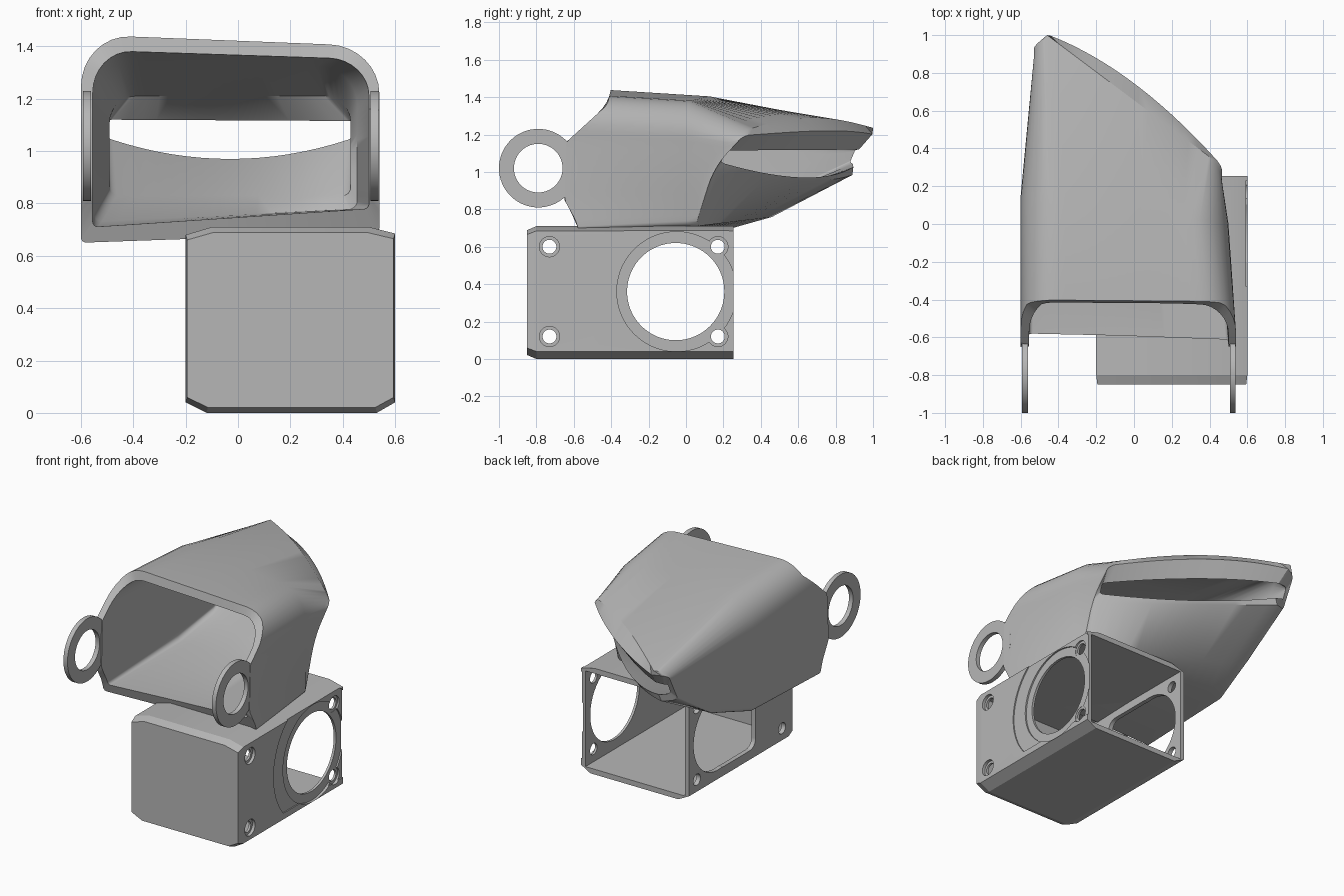
import bpy, bmesh, math
from mathutils import Matrix, Vector

cube = bpy.data.objects.get("Cube")
if cube:
    bpy.data.objects.remove(cube, do_unlink=True)

grey = bpy.data.materials.new("plain grey")
grey.use_nodes = True
grey.diffuse_color = (0.47, 0.47, 0.47, 1)
grey.node_tree.nodes["Principled BSDF"].inputs["Base Color"].default_value = (0.47, 0.47, 0.47, 1)


def make(name, bm, smooth=30):
    bmesh.ops.recalc_face_normals(bm, faces=bm.faces[:])
    mesh = bpy.data.meshes.new(name)
    bm.to_mesh(mesh)
    bm.free()
    ob = bpy.data.objects.new(name, mesh)
    bpy.context.collection.objects.link(ob)
    mesh.materials.append(grey)
    if smooth:
        shade(ob, smooth)
    return ob


def shade(ob, angle):
    bpy.ops.object.select_all(action='DESELECT')
    ob.select_set(True)
    bpy.context.view_layer.objects.active = ob
    bpy.ops.object.shade_smooth_by_angle(angle=math.radians(angle))


def loft(rings, wrap=False):
    """Skin a list of equal-length closed loops."""
    bm = bmesh.new()
    loops = [[bm.verts.new(p) for p in ring] for ring in rings]
    n = len(loops[0])
    pairs = list(zip(loops, loops[1:]))
    if wrap:
        pairs.append((loops[-1], loops[0]))
    else:
        bm.faces.new(loops[0])
        bm.faces.new(loops[-1])
    for a, b in pairs:
        for i in range(n):
            j = (i + 1) % n
            bm.faces.new((a[i], a[j], b[j], b[i]))
    return bm


def lerp(a, b, t):
    return a + (b - a) * t


def ramp(a, b):
    return lambda u: lerp(a, b, u)


def table(points, z):
    for (z0, y0), (z1, y1) in zip(points, points[1:]):
        if z <= z1:
            return lerp(y0, y1, max(0, (z - z0) / (z1 - z0)))
    return points[-1][1]


# ---- Hood: one closed skin, outside to the mouth and back along the inside
def section(xl, xr, zb, zt, y, rb, rt):
    w, h = xr - xl, zt(0.5) - zb(0.5)
    flat = []
    for cx, cz, r, start in ((rb, rb, rb, 180), (w - rb, rb, rb, 270),
                             (w - rt, h - rt, rt, 0), (rt, h - rt, rt, 90)):
        for k in range(9):
            a = math.radians(start + 90 * k / 8)
            flat.append(Vector((cx + r * math.cos(a), cz + r * math.sin(a))))
    ring = []
    for i, p in enumerate(flat):
        q = flat[(i + 1) % len(flat)]
        steps = 16 if i % 9 == 8 else 1
        for s in range(steps):
            c = p.lerp(q, s / steps)
            u, v = c.x / w, c.y / h
            z = lerp(zb(u), zt(u), v)
            x = xl + c.x
            ring.append((x, y(x, u, v, z), z))
    return ring


def chord(x):
    return 0.655 - 0.75 * x - max(0, -0.46 - x) * 1.6


def arc(x):
    return chord(x) + 0.09 * max(0, 1 - (x / 0.47) ** 2)


def bow(u):
    return math.sin(math.pi * u)


def lens(u):
    return (2 * u - 1) ** 2


FRONT = ((0.65, -0.56), (0.74, -0.59), (0.85, -0.65), (1.16, -0.64), (1.36, -0.42), (1.45, -0.40))
front_y = lambda x, u, v, z: table(FRONT, z)
middle_y = lambda x, u, v, z: lerp(0.15, 0.0, u)
back_y = lambda x, u, v, z: lerp(lerp(0.47, 0.06, u), chord(x), max(0, v) ** (1 + 2 * u))
inner_y = lambda x, u, v, z: lerp(lerp(0.42, 0.01, u), chord(x) - 0.12, max(0, v) ** (1 + 2 * u))
lip_y = lambda x, u, v, z: arc(x) - lerp(0.10, 0.18, u) * (1 - v)
slot_y = lambda x, u, v, z: arc(x) - lerp(0.06, 0.12, u) - 0.03 * (1 - v)

hood = make("hood", loft([
    section(-0.60, 0.54, ramp(0.65, 0.69), ramp(1.445, 1.40), front_y, 0.02, 0.19),
    section(-0.60, 0.50, ramp(0.67, 0.71), ramp(1.41, 1.375), middle_y, 0.03, 0.19),
    section(-0.53, 0.465, ramp(0.76, 0.71), lambda u: 1.22 + 0.07 * bow(u), back_y, 0.03, 0.07),
    section(-0.53, 0.465, lambda u: 0.95 + 0.05 * lens(u), lambda u: 1.195 + 0.025 * bow(u), lip_y, 0.03, 0.03),
    section(-0.50, 0.44, lambda u: 0.97 + 0.08 * lens(u), ramp(1.12, 1.115), slot_y, 0.02, 0.02),
    section(-0.49, 0.43, ramp(0.83, 0.83), ramp(1.21, 1.21), inner_y, 0.03, 0.10),
    section(-0.55, 0.455, ramp(0.73, 0.78), ramp(1.35, 1.32), middle_y, 0.03, 0.15),
    section(-0.555, 0.50, ramp(0.71, 0.78), ramp(1.385, 1.35), front_y, 0.02, 0.15),
], wrap=True), 32)

# ---- Hinge rings on both sides of the hood
def hinge_ring(name, x0, x1):
    rings = []
    for x, r in ((x0, 0.21), (x1, 0.21), (x1, 0.13), (x0, 0.13)):
        rings.append([(x, -0.79 + r * math.cos(math.tau * i / 64), 1.02 + r * math.sin(math.tau * i / 64))
                      for i in range(64)])
    return make(name, loft(rings, wrap=True))


hinge_ring("right_hinge_ring", -0.592, -0.562)
hinge_ring("left_hinge_ring", 0.507, 0.537)

# ---- Housing: chamfered shell, open at the back
OUTLINE = ((-0.2, 0.04), (-0.12, 0), (0.53, 0), (0.6, 0.04),
           (0.6, 0.685), (0.5, 0.71), (-0.1, 0.71), (-0.2, 0.68))


def outline(y, sx=1, sz=1):
    return [(0.2 + (x - 0.2) * sx, y, 0.355 + (z - 0.355) * sz) for x, z in OUTLINE]


housing = make("housing", loft([outline(-0.85, 0.985, 0.94), outline(-0.80), outline(0.255)]), 0)


def box(x0, x1, y0, y1, z0, z1, bevel=0):
    bm = bmesh.new()
    size = Matrix.Diagonal((x1 - x0, y1 - y0, z1 - z0, 1))
    centre = Matrix.Translation(((x0 + x1) / 2, (y0 + y1) / 2, (z0 + z1) / 2))
    bmesh.ops.create_cube(bm, size=1, matrix=centre @ size)
    if bevel:
        along_x = [e for e in bm.edges if abs(e.verts[0].co.x - e.verts[1].co.x) > 0.01]
        bmesh.ops.bevel(bm, geom=along_x, offset=bevel, segments=6, profile=0.5, affect='EDGES')
    return bm


def disc(x0, x1, y, z, r, low=-9, high=9):
    loop = [(y + r * math.cos(math.tau * i / 72), z + r * math.sin(math.tau * i / 72)) for i in range(72)]
    return loft([[(x, a, min(high, max(low, b))) for a, b in loop] for x in (x0, x1)])


def cut(target, bm):
    cutter = make("cutter", bm, 0)
    cutter.hide_render = True
    mod = target.modifiers.new("cut", 'BOOLEAN')
    mod.operation, mod.solver, mod.object = 'DIFFERENCE', 'EXACT', cutter
    bpy.context.view_layer.objects.active = target
    bpy.ops.object.modifier_apply(modifier=mod.name)
    bpy.data.objects.remove(cutter, do_unlink=True)


cut(housing, box(-0.17, 0.565, -0.81, 0.4, 0.035, 0.675))
# round recesses and fan opening
cut(housing, disc(0.592, 0.7, -0.05, 0.36, 0.43, 0.08, 0.695))
cut(housing, disc(0.582, 0.7, -0.05, 0.36, 0.32))
cut(housing, disc(-0.4, 0.75, -0.055, 0.36, 0.26))
# wide window in the opposite wall
cut(housing, box(-0.4, 0.0, -0.45, -0.05, 0.1, 0.62, 0.06))
# countersunk screw holes
for y in (-0.73, 0.17):
    for z in (0.12, 0.6):
        cut(housing, disc(-0.4, 0.8, y, z, 0.037))
        cut(housing, disc(0.58, 0.8, y, z, 0.054))
shade(housing, 20)
